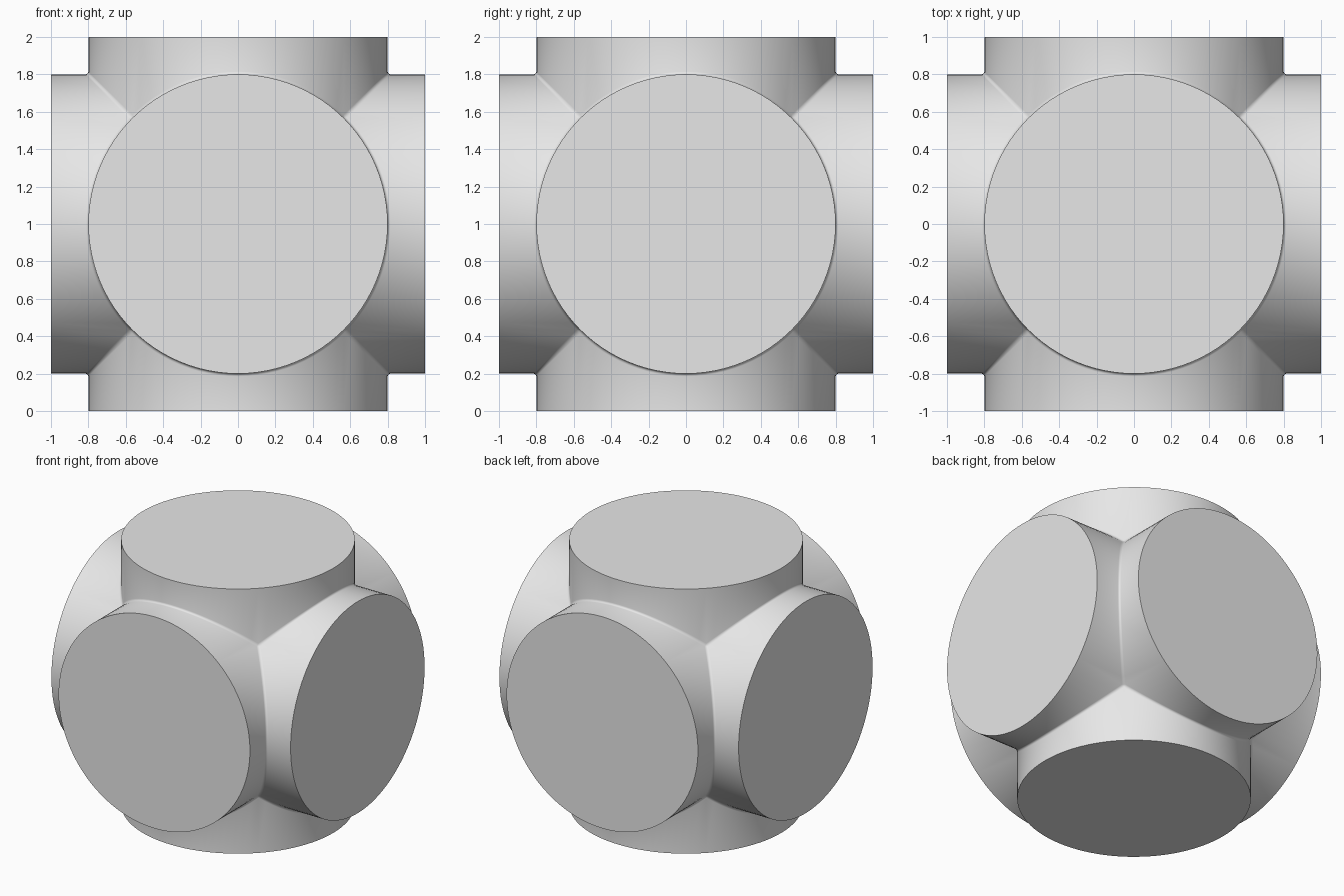
import bpy, bmesh
from math import sin, cos, pi
from mathutils import Matrix

RADIUS, REACH, SIDES = 0.8, 1.0, 96   # SIDES is a multiple of 8 so the seams match

cube = bpy.data.objects.get("Cube")
if cube:
    bpy.data.objects.remove(cube, do_unlink=True)

grey = bpy.data.materials.new("light grey")
grey.use_nodes = True
colour = (0.8, 0.8, 0.8, 1)
grey.diffuse_color = colour
grey.node_tree.nodes["Principled BSDF"].inputs["Base Color"].default_value = colour


def add_stub(bm, turn):
    """One round arm: flat cap, with a wall trimmed where it meets the other arms."""
    rim, seam = [], []
    for i in range(SIDES):
        c, s = cos(2 * pi * i / SIDES), sin(2 * pi * i / SIDES)
        x, y = RADIUS * c, RADIUS * s
        rim.append(bm.verts.new((x, y, REACH)))
        seam.append(bm.verts.new((x, y, max(abs(x), abs(y)))))
    bm.faces.new(rim)
    for i in range(SIDES):
        j = (i + 1) % SIDES
        bm.faces.new((seam[i], seam[j], rim[j], rim[i]))
    bmesh.ops.transform(bm, matrix=turn, verts=rim + seam)


# Six arms, joined along their seams
bm = bmesh.new()
for k in range(4):
    add_stub(bm, Matrix.Rotation(k * pi / 2, 4, 'X'))
for side in (1, -1):
    add_stub(bm, Matrix.Rotation(side * pi / 2, 4, 'Y'))
bmesh.ops.remove_doubles(bm, verts=bm.verts, dist=0.0005)
bmesh.ops.recalc_face_normals(bm, faces=bm.faces)

# Small fillet in the hollow seams
hollows = [e for e in bm.edges if e.is_manifold and e.calc_face_angle_signed() < -0.3]
bmesh.ops.bevel(bm, geom=hollows, offset=0.015, offset_type='OFFSET',
                segments=3, profile=0.5, affect='EDGES', clamp_overlap=True)
bmesh.ops.translate(bm, verts=bm.verts, vec=(0, 0, 1))

mesh = bpy.data.meshes.new("crossed_cylinders")
bm.to_mesh(mesh)
bm.free()
mesh.materials.append(grey)
body = bpy.data.objects.new("crossed_cylinders", mesh)
bpy.context.collection.objects.link(body)
bpy.context.view_layer.objects.active = body
body.select_set(True)
bpy.ops.object.shade_smooth_by_angle(angle=pi / 5)
